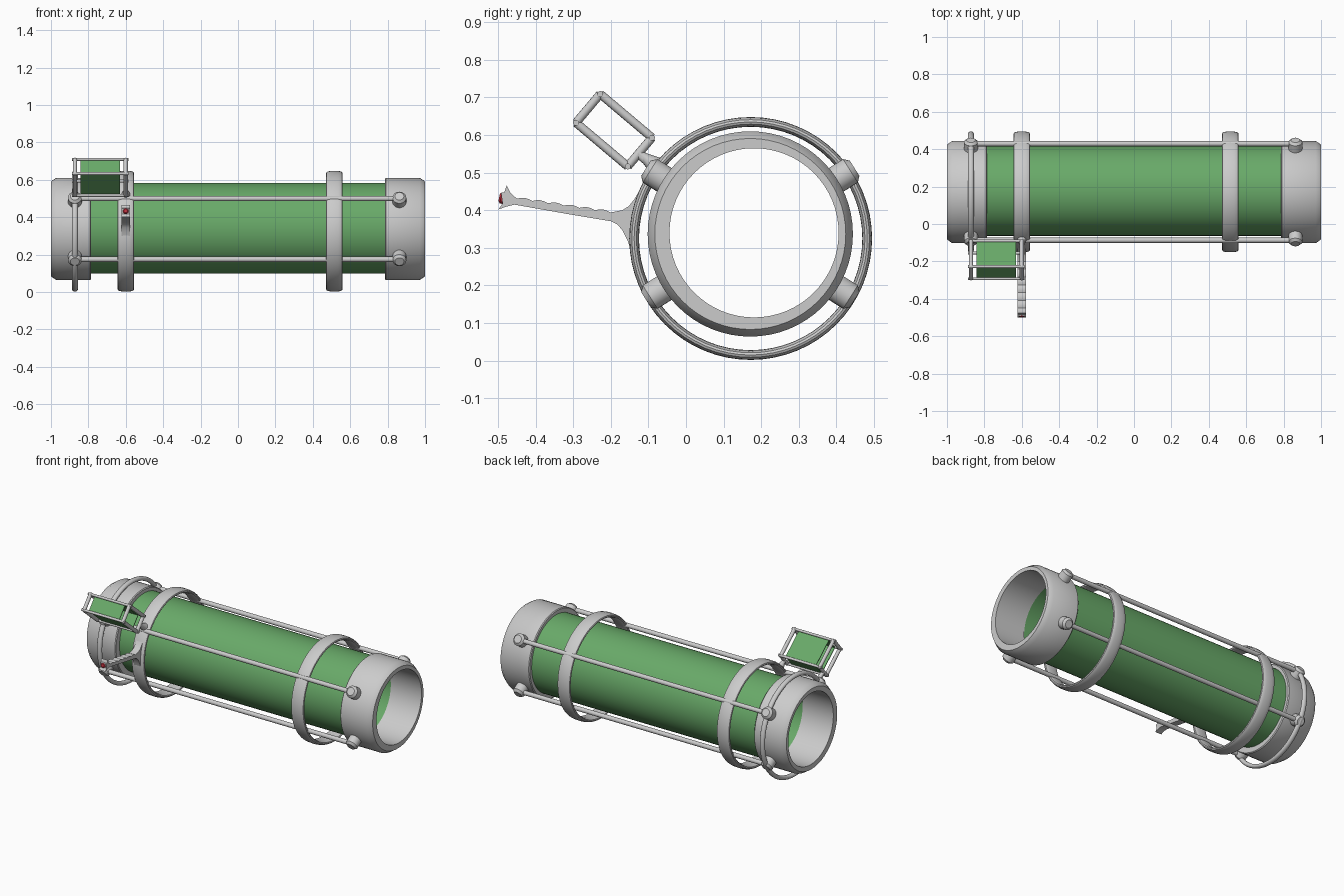
import bpy, bmesh, math
from mathutils import Vector

if "Cube" in bpy.data.objects:
    bpy.data.objects.remove(bpy.data.objects["Cube"])

BODY = (0.171, 0.337)     # y, z of the body axis
TUBE = (0.179, 0.341)
HOOP = (0.172, 0.325)


def material(name, col):
    m = bpy.data.materials.new(name)
    m.diffuse_color = (*col, 1)
    m.use_nodes = True
    m.node_tree.nodes["Principled BSDF"].inputs["Base Color"].default_value = m.diffuse_color
    return m


GREEN = material("green", (0.14, 0.40, 0.14))
RED = material("red", (0.55, 0.03, 0.05))


def finish(bm, name, mat=None, smooth=True, angle=35):
    bmesh.ops.recalc_face_normals(bm, faces=bm.faces)
    me = bpy.data.meshes.new(name)
    bm.to_mesh(me)
    bm.free()
    ob = bpy.data.objects.new(name, me)
    bpy.context.collection.objects.link(ob)
    if mat:
        me.materials.append(mat)
    if smooth:
        bpy.ops.object.select_all(action='DESELECT')
        ob.select_set(True)
        bpy.context.view_layer.objects.active = ob
        bpy.ops.object.shade_smooth_by_angle(angle=math.radians(angle))
    return ob


def loft(name, rings, mat=None, loop=True, smooth=True):
    """Skin a list of closed point rings; loop joins last to first, otherwise ends are capped."""
    bm = bmesh.new()
    vs = [[bm.verts.new(p) for p in r] for r in rings]
    n = len(vs[0])
    for i in range(len(vs) if loop else len(vs) - 1):
        a, b = vs[i], vs[(i + 1) % len(vs)]
        for j in range(n):
            k = (j + 1) % n
            bm.faces.new((a[j], a[k], b[k], b[j]))
    if not loop:
        bm.faces.new(vs[0])
        bm.faces.new(vs[-1])
    return finish(bm, name, mat, smooth)


def circle(x, c, r, n=64):
    return [(x, c[0] + r * math.cos(t), c[1] + r * math.sin(t))
            for t in (2 * math.pi * i / n for i in range(n))]


def rod(name, a, b, stations, n=16, mat=None):
    """Round bar from a to b; stations are (fraction, radius)."""
    a, b = Vector(a), Vector(b)
    d = b - a
    u = d.normalized().orthogonal().normalized()
    v = d.normalized().cross(u)
    rings = [[a + d * f + r * (math.cos(t) * u + math.sin(t) * v)
              for t in (2 * math.pi * i / n for i in range(n))] for f, r in stations]
    return loft(name, rings, mat, loop=False)


def hoop(name, x, half_w, half_t, power):
    """Ring around the body with a rounded, flattened section."""
    mid = 0.323 - half_t
    rings = []
    for i in range(16):
        t = 2 * math.pi * i / 16
        c, s = math.cos(t), math.sin(t)
        px = half_w * math.copysign(abs(c) ** power, c)
        pr = half_t * math.copysign(abs(s) ** power, s)
        rings.append(circle(x + px, HOOP, mid + pr))
    return loft(name, rings)


# Main tube, open at both ends
loft("main_tube", [circle(-0.80, TUBE, 0.242), circle(0.80, TUBE, 0.242),
                   circle(0.80, TUBE, 0.229), circle(-0.80, TUBE, 0.229)], GREEN)

# End collars with chamfered mouths and a slightly offset bore
bore = (0.181, 0.340)
for s, side in ((-1, "left"), (1, "right")):
    loft(side + "_collar", [circle(s * 0.785, BODY, 0.268), circle(s * 0.79, BODY, 0.273),
                            circle(s * 0.972, BODY, 0.273), circle(s, BODY, 0.254),
                            circle(s, bore, 0.225), circle(s * 0.785, bore, 0.225)])

# Hoops
hoop("rear_band", -0.60, 0.044, 0.013, 0.8)
hoop("front_band", 0.515, 0.044, 0.013, 0.8)
hoop("thin_hoop", -0.872, 0.016, 0.013, 1.0)

# Four long rods with a knob at each end
for sy in (-1, 1):
    for sz in (-1, 1):
        d = Vector((0, sy * 0.846, sz * 0.533))
        o = Vector((0, *BODY))
        p = o + d * 0.305
        rod("side_rod", p + Vector((-0.87, 0, 0)), p + Vector((0.865, 0, 0)),
            [(0, 0.014), (1, 0.014)])
        for x in (-0.872, 0.863):
            e = Vector((x, 0, 0))
            rod("rod_knob", o + e + d * 0.255, o + e + d * 0.328,
                [(0, 0.037), (0.82, 0.037), (1, 0.024)], 20)

# Open sight box: tilted frame at each end, corner pins, thin green walls
C = Vector((0, -0.1915, 0.613))
U = Vector((0, 0.764, -0.645))
V = Vector((0, 0.645, 0.764))


def sight(x, u, v):
    return C + Vector((x, 0, 0)) + U * u + V * v


quad = ((-1, -1), (1, -1), (1, 1), (-1, 1))
for x in (-0.872, -0.60):
    for i in range(4):
        a, b = quad[i], quad[(i + 1) % 4]
        rod("sight_frame_bar", sight(x, a[0] * 0.09, a[1] * 0.05),
            sight(x, b[0] * 0.09, b[1] * 0.05), [(0, 0.0115), (1, 0.0115)], 12)
    # Stem joining the frame to the hoop
    k = 0.028 if x > -0.8 else 0.015
    rod("sight_stem", sight(x, 0.088, -0.005 + 0.0), (x, -0.072, 0.513),
        [(0, 0.012), (0.25, 0.012), (1, k)], 12)
    rod("sight_stem_foot", (x, -0.128, 0.55), (x, -0.07, 0.507),
        [(0, 0.011), (0.5, 0.013), (1, k)], 12)
for a, b in quad:
    rod("sight_corner_pin", sight(-0.887, a * 0.09, b * 0.05),
        sight(-0.585, a * 0.09, b * 0.05), [(0, 0.008), (1, 0.008)], 12)


def rect(x, hu, hv):
    return [sight(x, a * hu, b * hv) for a, b in quad]


loft("sight_box", [rect(-0.842, 0.088, 0.048), rect(-0.63, 0.088, 0.048),
                   rect(-0.63, 0.083, 0.043), rect(-0.842, 0.083, 0.043)], GREEN, smooth=False)

# Grip: side profile with finger waves along the top, extruded across x
prof = [(-0.128, 0.30), (-0.128, 0.445), (-0.137, 0.430), (-0.152, 0.411), (-0.17, 0.400)]
for i in range(25):
    f = i / 24
    wave = 0.005 * abs(math.sin(f * 6 * math.pi))
    prof.append((-0.20 - 0.25 * f, 0.394 + 0.037 * f + wave))
prof += [(-0.466, 0.445), (-0.477, 0.466), (-0.483, 0.448), (-0.492, 0.446),
         (-0.488, 0.418), (-0.499, 0.402), (-0.480, 0.409), (-0.456, 0.415),
         (-0.32, 0.391), (-0.20, 0.371), (-0.182, 0.362), (-0.168, 0.345), (-0.155, 0.318),
         (-0.149, 0.300)]
bm = bmesh.new()
face = bm.faces.new([bm.verts.new((-0.622, y, z)) for y, z in prof])
ext = bmesh.ops.extrude_face_region(bm, geom=[face])
bmesh.ops.translate(bm, vec=(0.044, 0, 0),
                    verts=[g for g in ext["geom"] if isinstance(g, bmesh.types.BMVert)])
bmesh.ops.triangulate(bm, faces=[f for f in bm.faces if len(f.verts) > 4])
finish(bm, "grip", angle=25)

# Red button on the grip end
rod("grip_button", (-0.60, -0.482, 0.431), (-0.60, -0.497, 0.434),
    [(0, 0.015), (0.7, 0.015), (1, 0.010)], 16, RED)
